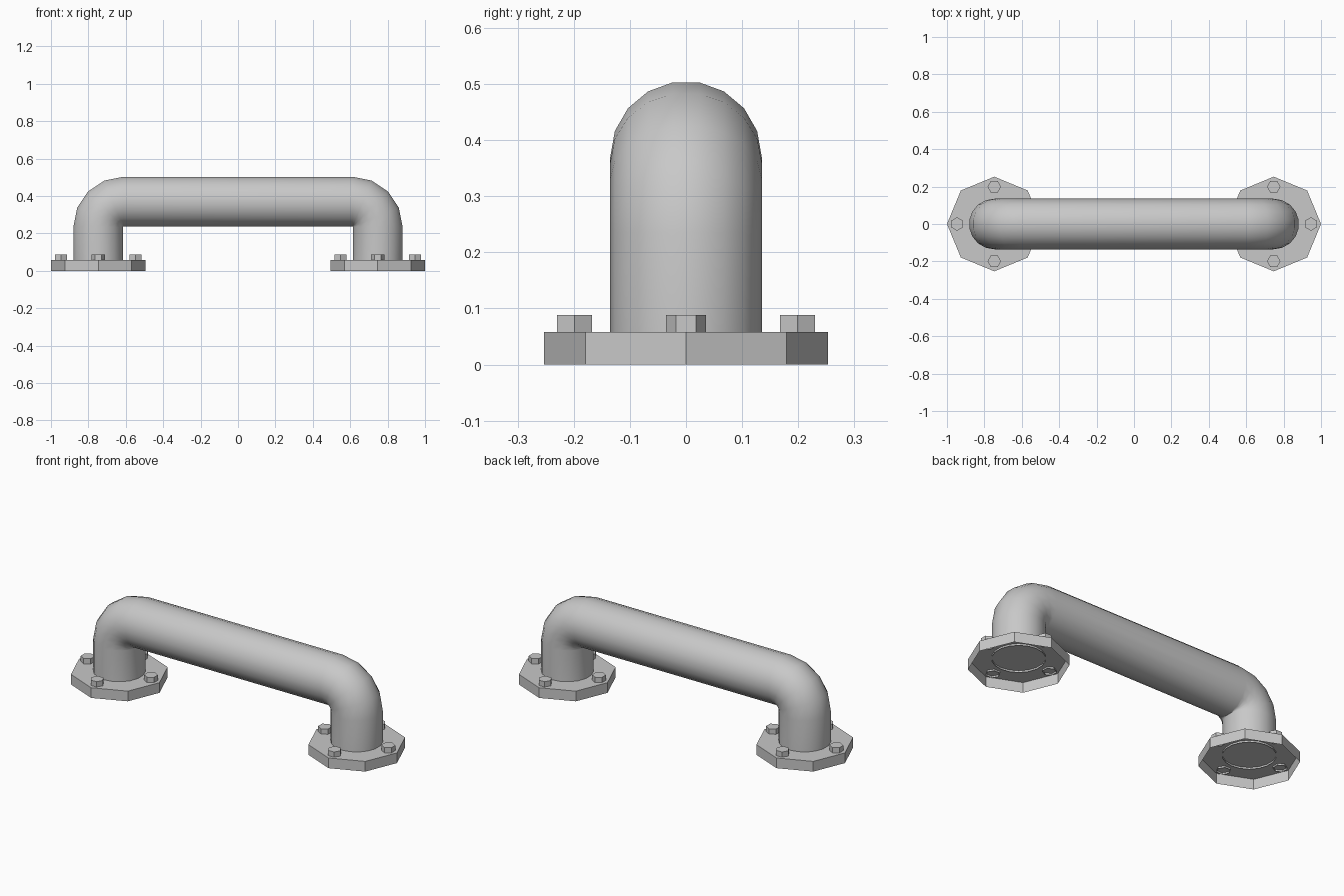
import bpy, bmesh
from math import pi, sin, cos, radians
from mathutils import Vector

cube = bpy.data.objects.get("Cube")
if cube:
    bpy.data.objects.remove(cube, do_unlink=True)

LEG_X = 0.747         # centre of each leg and flange
TUBE_R, SIDES = 0.135, 18
BEND_R, BEND_STEPS = 0.135, 4
RAIL_Z = 0.37
FLANGE_TOP = 0.058
SUNK_Z = 0.048        # legs and bolts poke through into the hollow flange

GREY = (0.58, 0.58, 0.58, 1)
steel = bpy.data.materials.new("grey steel")
steel.use_nodes = True
steel.diffuse_color = GREY
steel.node_tree.nodes["Principled BSDF"].inputs["Base Color"].default_value = GREY


def add_object(name, bm):
    mesh = bpy.data.meshes.new(name)
    bm.to_mesh(mesh)
    bm.free()
    mesh.materials.append(steel)
    obj = bpy.data.objects.new(name, mesh)
    bpy.context.collection.objects.link(obj)
    return obj


def bridge(bm, lower, upper):
    """Band of quads between two rings, facing outward."""
    for i in range(len(lower)):
        j = (i + 1) % len(lower)
        bm.faces.new((lower[i], lower[j], upper[j], upper[i]))


def cap_shell(name, x, y, radius, bottom, top, sides, turn=0):
    """Flat-sided prism, closed on top and open underneath."""
    bm = bmesh.new()
    angles = [turn + 2 * pi * i / sides for i in range(sides)]
    lower, upper = [[bm.verts.new((x + radius * cos(a), y + radius * sin(a), z))
                     for a in angles] for z in (bottom, top)]
    bridge(bm, lower, upper)
    bm.faces.new(upper)
    return add_object(name, bm)


# Pipe: up one leg, round both bends, down the other leg
stations = [(Vector((-LEG_X, 0, SUNK_Z)), 0)]
for side in (-1, 1):
    hub = Vector((side * (LEG_X - BEND_R), 0, RAIL_Z - BEND_R))
    for i in range(BEND_STEPS + 1):
        angle = (pi / 2) * (i / BEND_STEPS + (side > 0))
        stations.append((hub + BEND_R * Vector((-cos(angle), 0, sin(angle))), angle))
stations.append((Vector((LEG_X, 0, SUNK_Z)), pi))

bm = bmesh.new()
rings = []
for centre, angle in stations:
    outward = Vector((-cos(angle), 0, sin(angle)))
    ring = []
    for i in range(SIDES):
        a = -2 * pi * (i + 0.5) / SIDES
        ring.append(bm.verts.new(centre + TUBE_R * (outward * cos(a) + Vector((0, sin(a), 0)))))
    rings.append(ring)
for lower, upper in zip(rings, rings[1:]):
    bridge(bm, lower, upper)
pipe = add_object("pipe_rail", bm)
bpy.ops.object.select_all(action="DESELECT")
pipe.select_set(True)
bpy.context.view_layer.objects.active = pipe
bpy.ops.object.shade_smooth_by_angle(angle=radians(40))

# Hollow octagonal flanges, each with four hexagonal bolts
for label, side in (("right", -1), ("left", 1)):
    x = side * LEG_X
    cap_shell(f"{label}_flange", x, 0, 0.253, 0, FLANGE_TOP, 8)
    for k in range(4):
        turn = k * pi / 2
        cap_shell(f"{label}_bolt_{k + 1}", x + 0.199 * cos(turn), 0.199 * sin(turn),
                  0.036, SUNK_Z, 0.088, 6, turn + pi / 2)
